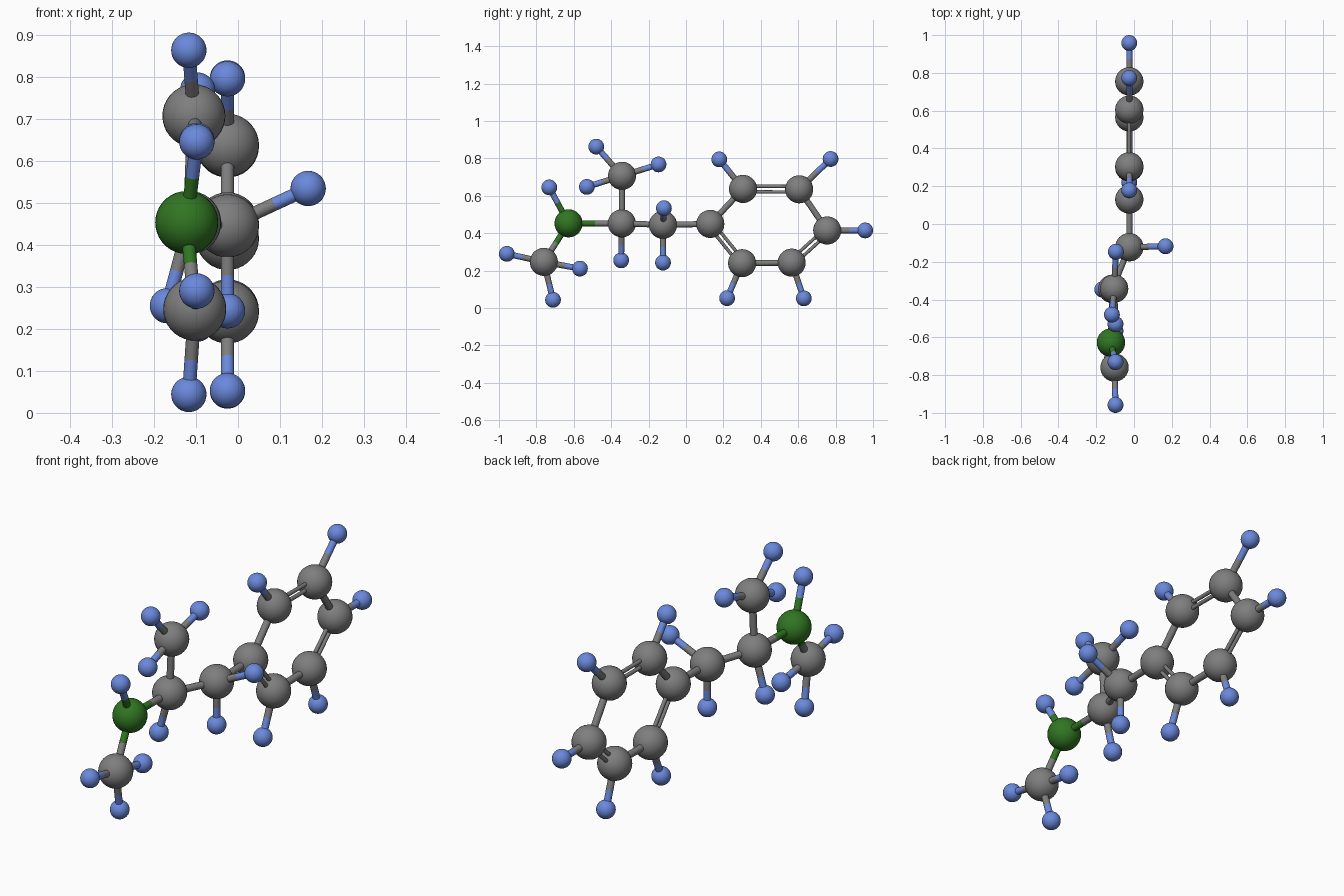
import bpy, math
from mathutils import Vector

if "Cube" in bpy.data.objects:
    bpy.data.objects.remove(bpy.data.objects["Cube"])


def material(name, rgb):
    m = bpy.data.materials.new(name)
    m.diffuse_color = (*rgb, 1)
    m.use_nodes = True
    m.node_tree.nodes["Principled BSDF"].inputs["Base Color"].default_value = m.diffuse_color
    return m


MATS = {"carbon": material("grey", (0.21, 0.21, 0.21)),
        "nitrogen": material("green", (0.03, 0.18, 0.016)),
        "hydrogen": material("blue", (0.145, 0.25, 0.72))}
RADIUS = {"carbon": 0.075, "nitrogen": 0.075, "hydrogen": 0.042}

# atom centres
ATOMS = {
    # ring
    "C1": (-.025, .13, .45), "C2": (-.025, .305, .637), "C3": (-.025, .605, .635),
    "C4": (-.025, .755, .415), "C5": (-.025, .565, .243), "C6": (-.025, .30, .24),
    "H2": (-.025, .178, .795), "H3": (-.025, .773, .797), "H4": (-.025, .958, .415),
    "H5": (-.025, .63, .052), "H6": (-.025, .22, .053),
    # chain
    "C7": (-.025, -.123, .445), "H7a": (.167, -.118, .534), "H7b": (-.025, -.123, .243),
    "C8": (-.115, -.343, .453), "H8": (-.168, -.347, .255),
    # side methyl
    "C9": (-.105, -.342, .707), "H9a": (-.117, -.48, .863),
    "H9b": (-.098, -.53, .648), "H9c": (-.096, -.147, .768),
    # amine and end methyl
    "N1": (-.122, -.628, .453), "HN": (-.098, -.731, .645),
    "C10": (-.103, -.76, .247), "H10a": (-.098, -.958, .29),
    "H10b": (-.098, -.567, .211), "H10c": (-.117, -.711, .044),
}
SINGLE = ("C1-C2 C3-C4 C5-C6 C2-H2 C3-H3 C4-H4 C5-H5 C6-H6 C1-C7 C7-H7a C7-H7b "
          "C7-C8 C8-H8 C8-C9 C9-H9a C9-H9b C9-H9c C8-N1 N1-HN N1-C10 "
          "C10-H10a C10-H10b C10-H10c")
DOUBLE = "C2-C3 C4-C5 C6-C1"


def kind(key):
    return {"C": "carbon", "N": "nitrogen", "H": "hydrogen"}[key[0]]


def finish(name, mat):
    ob = bpy.context.object
    ob.name = name
    ob.data.materials.append(mat)
    bpy.ops.object.shade_smooth_by_angle(angle=math.radians(40))


def rod(a, b, r, name, mat):
    d = b - a
    bpy.ops.mesh.primitive_cylinder_add(
        vertices=20, radius=r, depth=d.length, location=(a + b) / 2,
        rotation=d.to_track_quat('Z', 'Y').to_euler())
    finish(name, mat)


# each bond is two half rods, coloured like the atom they touch
def bond(p, q, r, offset):
    a, b = Vector(ATOMS[p]) + offset, Vector(ATOMS[q]) + offset
    # split where the visible part of the bond is halved
    d = (b - a).normalized()
    mid = (a + d * RADIUS[kind(p)] + b - d * RADIUS[kind(q)]) / 2
    rod(a, mid, r, kind(p) + "_bond", MATS[kind(p)])
    rod(mid, b, r, kind(q) + "_bond", MATS[kind(q)])


# atoms
for key, pos in ATOMS.items():
    k = kind(key)
    bpy.ops.mesh.primitive_uv_sphere_add(segments=32, ring_count=18,
                                         radius=RADIUS[k], location=pos)
    finish(k + "_atom", MATS[k])

# single bonds
for pair in SINGLE.split():
    bond(*pair.split("-"), 0.016, Vector((0, 0, 0)))

# double bonds lie side by side in the ring plane
for pair in DOUBLE.split():
    p, q = pair.split("-")
    side = (Vector(ATOMS[q]) - Vector(ATOMS[p])).cross(Vector((1, 0, 0))).normalized()
    for s in (-1, 1):
        bond(p, q, 0.009, side * 0.015 * s)
